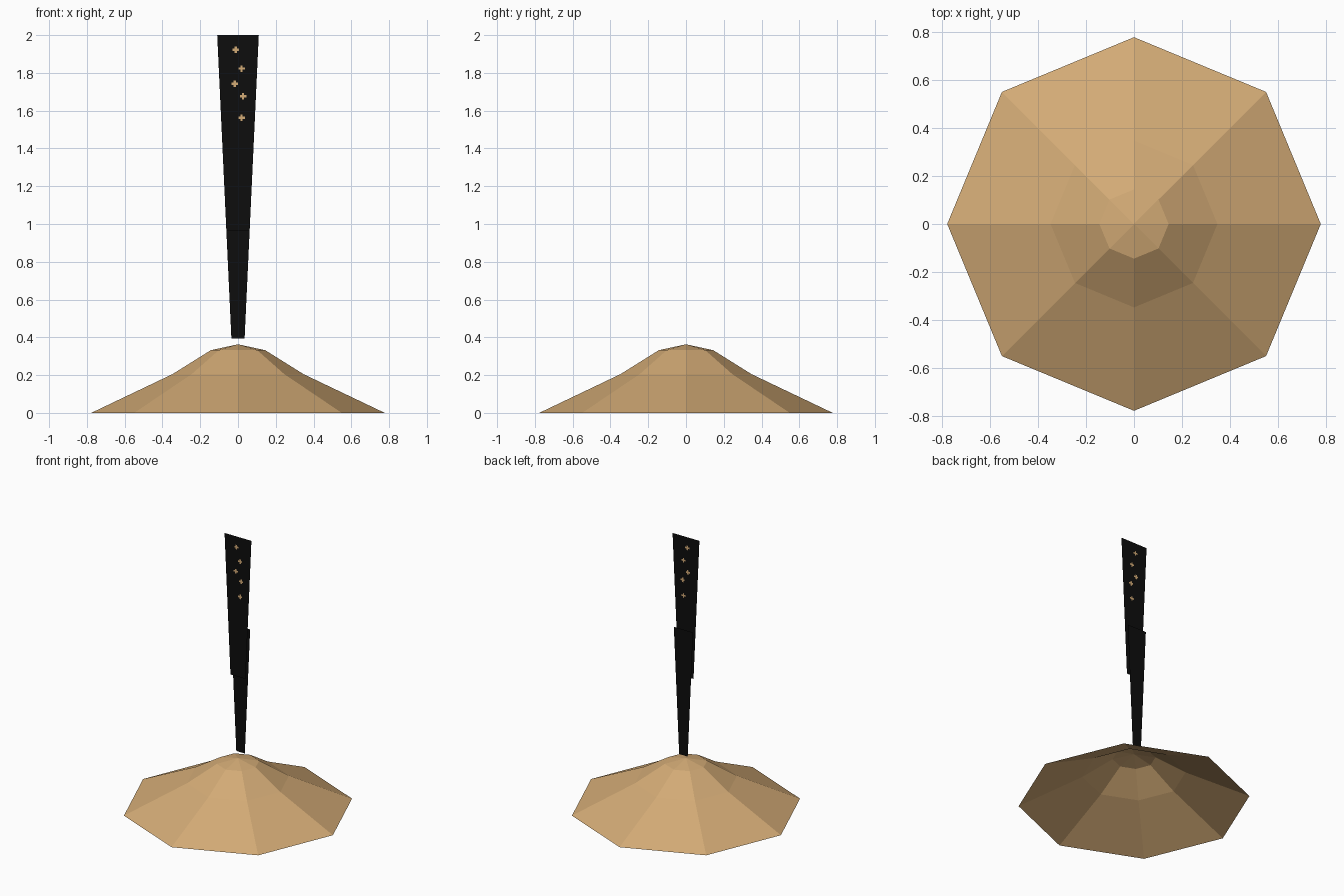
import bpy
import math

if "Cube" in bpy.data.objects:
    bpy.data.objects.remove(bpy.data.objects["Cube"])


def material(name, rgb):
    mat = bpy.data.materials.new(name)
    mat.diffuse_color = (*rgb, 1.0)
    mat.use_nodes = True
    mat.node_tree.nodes["Principled BSDF"].inputs["Base Color"].default_value = mat.diffuse_color
    return mat


SAND = material("sand", (0.65, 0.405, 0.18))
BLACK = material("black", (0.004, 0.004, 0.004))


def add_mesh(name, verts, faces, mat):
    mesh = bpy.data.meshes.new(name)
    mesh.from_pydata(verts, [], faces)
    mesh.materials.append(mat)
    obj = bpy.data.objects.new(name, mesh)
    bpy.context.collection.objects.link(obj)
    return obj


# Mound: open eight-sided shell lofted through (radius, height) rings to a peak
SIDES = 8
rings = [(0.777, 0.0), (0.347, 0.205), (0.144, 0.332)]
verts = [(r * math.cos(math.tau * i / SIDES), r * math.sin(math.tau * i / SIDES), z)
         for r, z in rings for i in range(SIDES)]
verts.append((0, 0, 0.363))
faces = []
for i in range(SIDES):
    j = (i + 1) % SIDES
    for k in range(len(rings) - 1):
        a, b = k * SIDES, (k + 1) * SIDES
        faces.append((a + i, a + j, b + j, b + i))
    top = (len(rings) - 1) * SIDES
    faces.append((top + i, top + j, len(verts) - 1))
add_mesh("mound", verts, faces, SAND)


# Falling stream: two overlapping flat strips sharing one taper
def half_width(z):
    return 0.035 + (z - 0.395) / (2.0 - 0.395) * (0.11 - 0.035)


def strip(name, z0, z1, y):
    a, b = half_width(z0), half_width(z1)
    add_mesh(name, [(-a, y, z0), (a, y, z0), (b, y, z1), (-b, y, z1)],
             [(0, 1, 2, 3)], BLACK)


strip("upper_stream", 0.965, 2.0, 0.0)
strip("lower_stream", 0.395, 1.325, 0.03)

# Grains: flat plus shapes on both sides of the upper strip
A, B = 0.017, 0.006
quarter = [(A, -B), (A, B), (B, B)]
plus = []
for turn in range(4):
    for x, z in quarter:
        for _ in range(turn):
            x, z = -z, x
        plus.append((x, z))

grains = [(-0.012, 1.922), (0.019, 1.823), (-0.017, 1.742), (0.027, 1.676), (0.019, 1.562)]
for n, (gx, gz) in enumerate(grains, 1):
    for side, y in (("front", -0.002), ("back", 0.002)):
        pts = [(gx + x, y, gz + z) for x, z in plus]
        order = range(12) if y < 0 else range(11, -1, -1)
        add_mesh(f"grain_{n}_{side}", pts, [tuple(order)], SAND)
